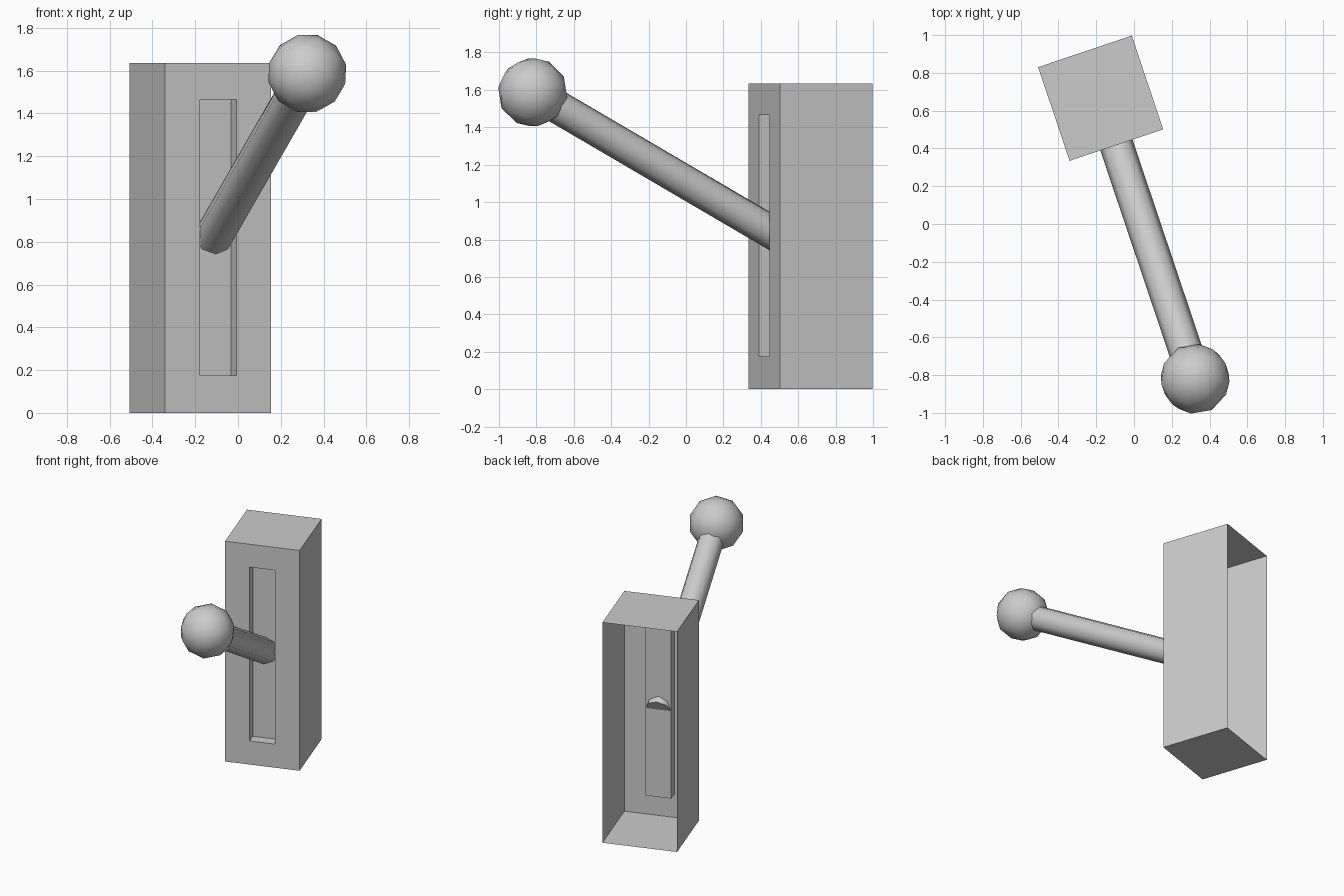
import bpy, bmesh, math
from mathutils import Vector, Matrix

if "Cube" in bpy.data.objects:
    bpy.data.objects.remove(bpy.data.objects["Cube"])

YAW = math.radians(18.6)
# local frame: origin under the middle of the front face, +y runs into the box
FRAME = Matrix.Translation((-0.093, 0.418, 0)) @ Matrix.Rotation(YAW, 4, 'Z')
HALF, DEPTH, HEIGHT = 0.2615, 0.523, 1.635


def rect(bm, half, y, z0, z1):
    return [bm.verts.new((x, y, z)) for x, z in
            ((-half, z0), (half, z0), (half, z1), (-half, z1))]


# Thin open-backed housing with a recessed slot in its front
bm = bmesh.new()
loops = [rect(bm, HALF, DEPTH, 0, HEIGHT),
         rect(bm, HALF, 0, 0, HEIGHT),
         rect(bm, 0.09, 0, 0.175, 1.465),
         rect(bm, 0.09, 0.078, 0.175, 1.465)]
for a, b in zip(loops, loops[1:]):
    for i in range(4):
        j = (i + 1) % 4
        bm.faces.new((a[i], a[j], b[j], b[i]))
bm.faces.new(loops[-1])
bmesh.ops.recalc_face_normals(bm, faces=bm.faces)
# the front frame must face outwards
bm.faces.ensure_lookup_table()
if bm.faces[4].normal.y > 0:
    bmesh.ops.reverse_faces(bm, faces=bm.faces)
mesh = bpy.data.meshes.new("housing")
bm.to_mesh(mesh)
bm.free()
housing = bpy.data.objects.new("housing", mesh)
bpy.context.collection.objects.link(housing)
housing.matrix_world = FRAME

# Tilted eight-sided lever, its inner end just poking through the recess
inner, outer = Vector((0, 0.076, 0.82)), Vector((0, -1.306, 1.587))
axis = outer - inner
tilt = math.atan2(-axis.y, axis.z)
bpy.ops.mesh.primitive_cylinder_add(
    vertices=8, radius=0.09, depth=axis.length,
    location=FRAME @ ((inner + outer) / 2), rotation=(tilt, 0, YAW))
lever = bpy.context.object
lever.name = "lever"
bpy.ops.object.shade_smooth_by_angle(angle=math.radians(50))

# Ball knob on the outer end
bpy.ops.mesh.primitive_ico_sphere_add(
    subdivisions=2, radius=0.187, location=FRAME @ outer, rotation=(tilt, 0, YAW))
knob = bpy.context.object
knob.name = "knob"
bpy.ops.object.shade_smooth_by_angle(angle=math.radians(50))
